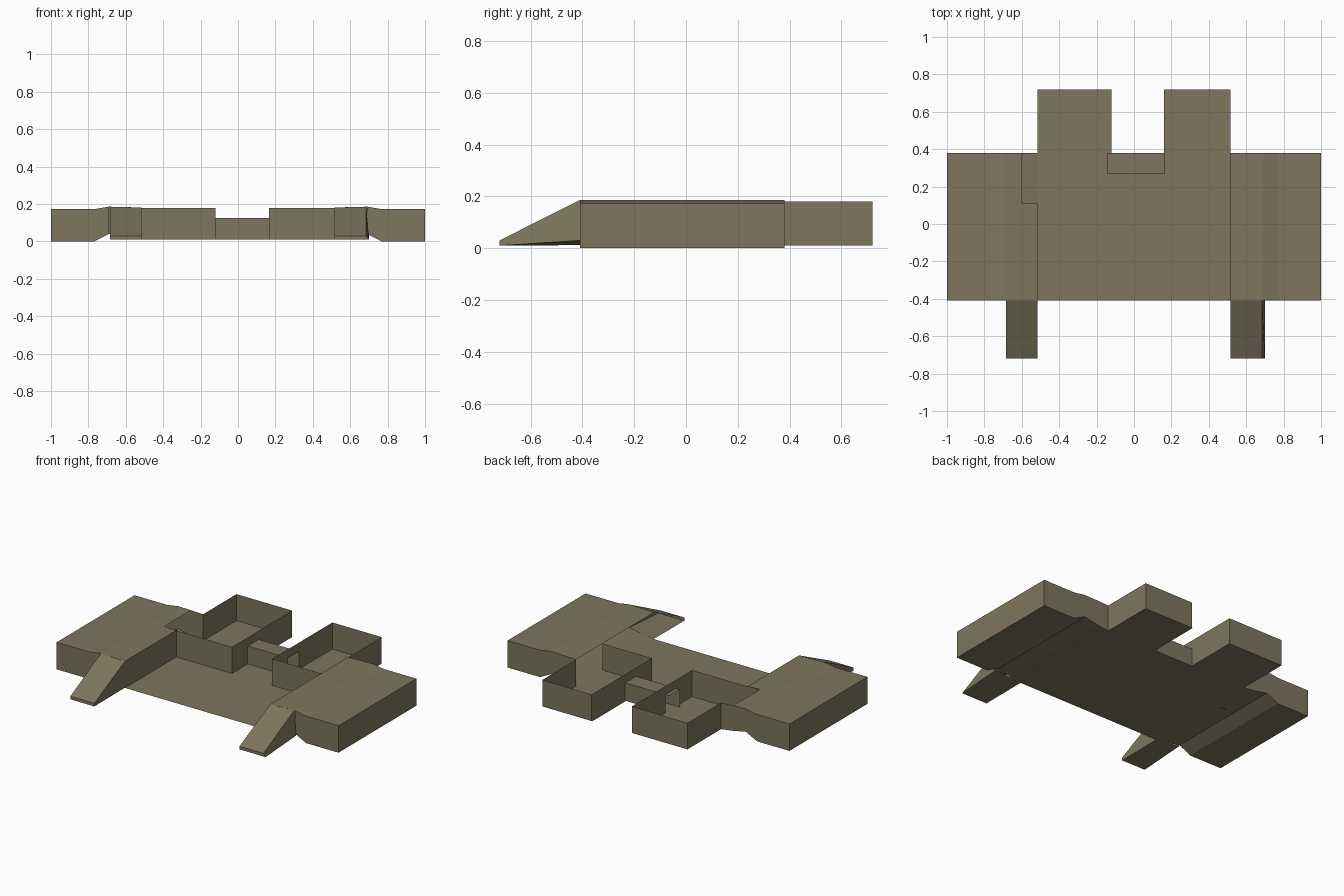
import bpy, bmesh

if "Cube" in bpy.data.objects:
    bpy.data.objects.remove(bpy.data.objects["Cube"])

mat = bpy.data.materials.new("olive stone")
mat.diffuse_color = (0.205, 0.182, 0.110, 1)
mat.use_nodes = True
mat.node_tree.nodes["Principled BSDF"].inputs["Base Color"].default_value = mat.diffuse_color

FLOOR, TOP = 0.01, 0.18


def sheet(name, faces):
    """Object made of flat polygon panels, corners welded."""
    bm = bmesh.new()
    for pts in faces:
        bm.faces.new([bm.verts.new(p) for p in pts])
    bmesh.ops.remove_doubles(bm, verts=bm.verts[:], dist=0.0005)
    bmesh.ops.recalc_face_normals(bm, faces=bm.faces[:])
    me = bpy.data.meshes.new(name)
    bm.to_mesh(me)
    bm.free()
    me.materials.append(mat)
    ob = bpy.data.objects.new(name, me)
    bpy.context.collection.objects.link(ob)
    return ob


def flat(x0, x1, y0, y1, z):
    return [(x0, y0, z), (x1, y0, z), (x1, y1, z), (x0, y1, z)]


def wall(a, b, z0=FLOOR, z1=TOP):
    return [(*a, z0), (*b, z0), (*b, z1), (*a, z1)]


def strip(profile, y0, y1):
    """Sweep an x-z profile along y."""
    return [[(a[0], y0, a[1]), (b[0], y0, b[1]), (b[0], y1, b[1]), (a[0], y1, a[1])]
            for a, b in zip(profile, profile[1:])]


# Main floor, with lobes under the two rear rooms
sheet("floor", [flat(-0.515, 0.515, -0.41, 0.38, FLOOR),
                flat(-0.515, -0.12, 0.38, 0.72, FLOOR),
                flat(0.16, 0.515, 0.38, 0.72, FLOOR)])

# Open-topped rear rooms; the outer wall only exists behind the side wings
for name, inner, outer in (("left_room", -0.12, -0.515), ("right_room", 0.165, 0.515)):
    sheet(name, [wall((outer, 0.11), (inner, 0.11)),
                 wall((inner, 0.11), (inner, 0.27)),
                 wall((inner, 0.38), (inner, 0.72)),
                 wall((inner, 0.27), (inner, 0.38), 0.125),
                 wall((inner, 0.72), (outer, 0.72)),
                 wall((outer, 0.72), (outer, 0.38))])

# Low covered passage joining the rooms
sheet("passage", [flat(-0.145, 0.165, 0.27, 0.38, 0.125),
                  wall((-0.145, 0.27), (0.165, 0.27), FLOOR, 0.125),
                  wall((-0.12, 0.38), (0.165, 0.38), FLOOR, 0.125)])

# Side wings: hollow halls with a stepped roof and underside
for side, s in (("left", -1), ("right", 1)):
    roof = [(s * x, z) for x, z in ((1, 0.173), (0.77, 0.173), (0.69, 0.186), (0.6, 0.184))]
    lip = [(s * 0.6, 0.184), (s * 0.515, 0.181)]
    base = [(s * x, z) for x, z in
            ((1, 0), (0.77, 0), (0.69, 0.04), (0.6, 0.022), (0.515, FLOOR))]
    faces = strip(roof, -0.41, 0.38) + strip(base, -0.41, 0.38)
    # left wing roof is notched beside the room
    faces += strip(lip, -0.41, 0.11 if s < 0 else 0.38)
    faces.append(wall((s, -0.41), (s, 0.38), 0, 0.173))
    # back end, and front end beside the ramp mouth
    faces.append([(x, 0.38, z) for x, z in roof + lip[1:] + base[::-1]])
    faces.append([(x, -0.41, z) for x, z in roof[:3] + base[2::-1]])
    if s < 0:
        faces.append(wall((-0.515, -0.41), (-0.515, 0.11), FLOOR, 0.181))
        faces.append(wall((-0.6, 0.11), (-0.515, 0.11), 0.015, 0.182))
    sheet(side + "_wing", faces)

# Front ramps: sloped top, shallow underside, blunt toe
for side, s in (("left", -1), ("right", 1)):
    i, o, ob = s * 0.515, s * 0.685, s * (0.685 if s < 0 else 0.70)
    yb, yf = -0.41, -0.72
    bot_in, bot_out = 0.012, 0.03
    faces = [[(i, yb, 0.181), (o, yb, 0.186), (o, yf, 0.03), (i, yf, 0.03)],
             [(i, yb, bot_in), (ob, yb, bot_out), (ob, yf, 0.01), (i, yf, 0.01)],
             [(i, yf, 0.01), (ob, yf, 0.01), (o, yf, 0.03), (i, yf, 0.03)],
             [(o, yb, 0.186), (o, yf, 0.03), (ob, yf, 0.01), (ob, yb, bot_out)]]
    if s < 0:
        faces.append([(i, yb, 0.181), (i, yf, 0.03), (i, yf, 0.01), (i, yb, bot_in)])
    sheet(side + "_ramp", faces)
